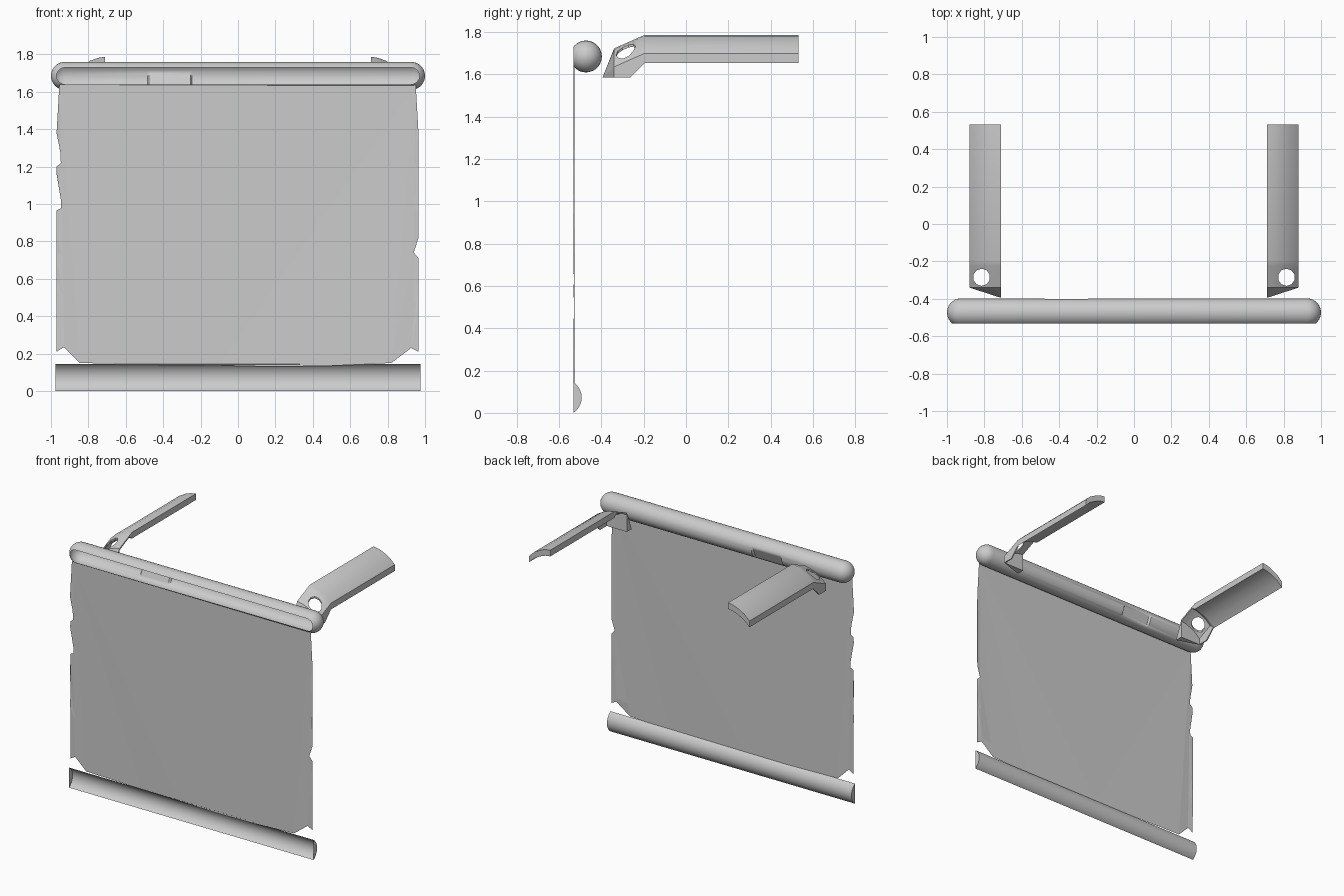
import bpy, bmesh, math
from mathutils import Vector, Matrix

if "Cube" in bpy.data.objects:
    bpy.data.objects.remove(bpy.data.objects["Cube"])

FRONT = -0.533


def finish(bm, name, smooth=None, recalc=True):
    if recalc:
        bmesh.ops.recalc_face_normals(bm, faces=bm.faces)
    me = bpy.data.meshes.new(name)
    bm.to_mesh(me)
    bm.free()
    ob = bpy.data.objects.new(name, me)
    bpy.context.collection.objects.link(ob)
    if smooth:
        bpy.ops.object.select_all(action='DESELECT')
        ob.select_set(True)
        bpy.context.view_layer.objects.active = ob
        bpy.ops.object.shade_smooth_by_angle(angle=math.radians(smooth))
    return ob


def loft(bm, rings, closed=True, caps=True):
    vr = [[bm.verts.new(p) for p in r] for r in rings]
    n = len(vr[0])
    for a, b in zip(vr, vr[1:]):
        for i in range(n if closed else n - 1):
            j = (i + 1) % n
            bm.faces.new((a[i], a[j], b[j], b[i]))
    if caps:
        bm.faces.new(vr[0])
        bm.faces.new(vr[-1])


# Roller housing: hollow capsule, open at the front, with a flat panel behind
R, CY, CZ, N = 0.075, -0.473, 1.685, 48
ends = [(0.925 + R * math.sin(t), R * math.cos(t))
        for t in [math.radians(a) for a in (0, 12, 24, 36, 48, 60, 72, 82, 88)]]
stations = [(-x, r) for x, r in reversed(ends)]
stations += [(x, R) for x in (-0.485, -0.475, -0.255, -0.245)] + ends
facing = Vector((math.cos(math.radians(-22.5)), math.sin(math.radians(-22.5))))
chord = R * math.cos(math.radians(37.5))
rings = []
for x, r in stations:
    ring = []
    for i in range(N):
        a = 2 * math.pi * i / N
        p = Vector((math.cos(a), math.sin(a))) * r
        if -0.48 < x < -0.25 and p.dot(facing) > chord:
            p -= facing * (p.dot(facing) - chord)
        ring.append((x, CY + p.x, CZ + p.y))
    rings.append(ring)
bm = bmesh.new()
loft(bm, rings)
bmesh.ops.recalc_face_normals(bm, faces=bm.faces)
bmesh.ops.bisect_plane(bm, geom=bm.verts[:] + bm.edges[:] + bm.faces[:],
                       plane_co=(0, FRONT, 0), plane_no=(0, -1, 0), clear_outer=True)
finish(bm, "roller_housing", 30, recalc=False)

# Bottom bar: shallow channel, open at the front, with end caps
arc = []
h, d = 0.0725, 0.04
rad = (h * h + d * d) / (2 * d)
half = math.asin(h / rad)
for i in range(17):
    a = -half + 2 * half * i / 16
    arc.append((FRONT + d - rad + rad * math.cos(a), h + rad * math.sin(a)))
bm = bmesh.new()
loft(bm, [[(x, y, z) for y, z in arc] for x in (-0.977, 0.977)], closed=False)
finish(bm, "bottom_bar", 30)

# Cloth sheet with frayed side edges
left = [(-.955, 1.64), (-.97, 1.38), (-.94, 1.225), (-.97, 1.2), (-.97, 1.16),
        (-.94, .98), (-.97, .965), (-.97, .82), (-.94, .74), (-.97, .71),
        (-.97, .585), (-.93, .5), (-.97, .455), (-.97, .21), (-.93, .235), (-.845, .15)]
right = [(.82, .15), (.835, .245), (.925, .26), (.925, .23), (.965, .21),
         (.965, .455), (.93, .5), (.965, .585), (.965, .71), (.94, .74),
         (.965, .82), (.965, .965), (.94, .98), (.965, 1.16), (.965, 1.2),
         (.94, 1.225), (.965, 1.38), (.95, 1.64)]
bottom = [(-.4, .14), (-.1, .137), (.2, .13), (.5, .135)]
bm = bmesh.new()
bm.faces.new([bm.verts.new((x, -0.529 + 0.003 * math.sin(23 * z + 2 * x), z))
              for x, z in left + bottom + right])
bmesh.ops.triangulate(bm, faces=bm.faces[:])
finish(bm, "cloth_sheet")

# Curved arms, each bending down to a foot behind the housing
TOP = [(0.88, 1.70), (0.84, 1.738), (0.79, 1.766), (0.75, 1.781), (0.71, 1.787)]


def arm(side, label):
    bm = bmesh.new()
    rings = []
    for y, drop, thick in ((0.533, 0, .045), (-.195, 0, .045),
                           (-.225, -.013, .012), (-.34, -.064, .012)):
        rings.append([(side * x, y, z + drop) for x, z in TOP]
                     + [(side * x, y, z + drop - thick) for x, z in reversed(TOP)])
    loft(bm, rings)
    ob = finish(bm, label + "_arm", 25)

    # lightening hole through the bend
    bm = bmesh.new()
    bmesh.ops.create_cone(bm, cap_ends=True, segments=10, radius1=.046, radius2=.046,
                          depth=0.6, matrix=Matrix.Translation((side * .815, -.285, 1.7)))
    cutter = finish(bm, label + "_hole_cutter")
    mod = ob.modifiers.new("hole", 'BOOLEAN')
    mod.operation, mod.object, mod.solver = 'DIFFERENCE', cutter, 'EXACT'
    bpy.context.view_layer.objects.active = ob
    bpy.ops.object.modifier_apply(modifier=mod.name)
    bpy.data.objects.remove(cutter)

    # outer side web under the bend
    web = [(-.195, 1.70), (-.195, 1.655), (-.265, 1.585), (-.34, 1.585), (-.34, 1.636)]
    bm = bmesh.new()
    loft(bm, [[(side * x, y, z) for y, z in web] for x in (.88, .872)])
    finish(bm, label + "_arm_web")

    # wedge-shaped front foot
    bm = bmesh.new()
    pts = [(x, -.34, z - .064) for x, z in TOP]
    pts += [(.88, -.34, 1.585), (.71, -.34, 1.585), (.71, -.395, 1.585)]
    for x, y, z in pts:
        bm.verts.new((side * x, y, z))
    bmesh.ops.convex_hull(bm, input=bm.verts[:])
    finish(bm, label + "_arm_foot")


arm(-1, "left")
arm(1, "right")
